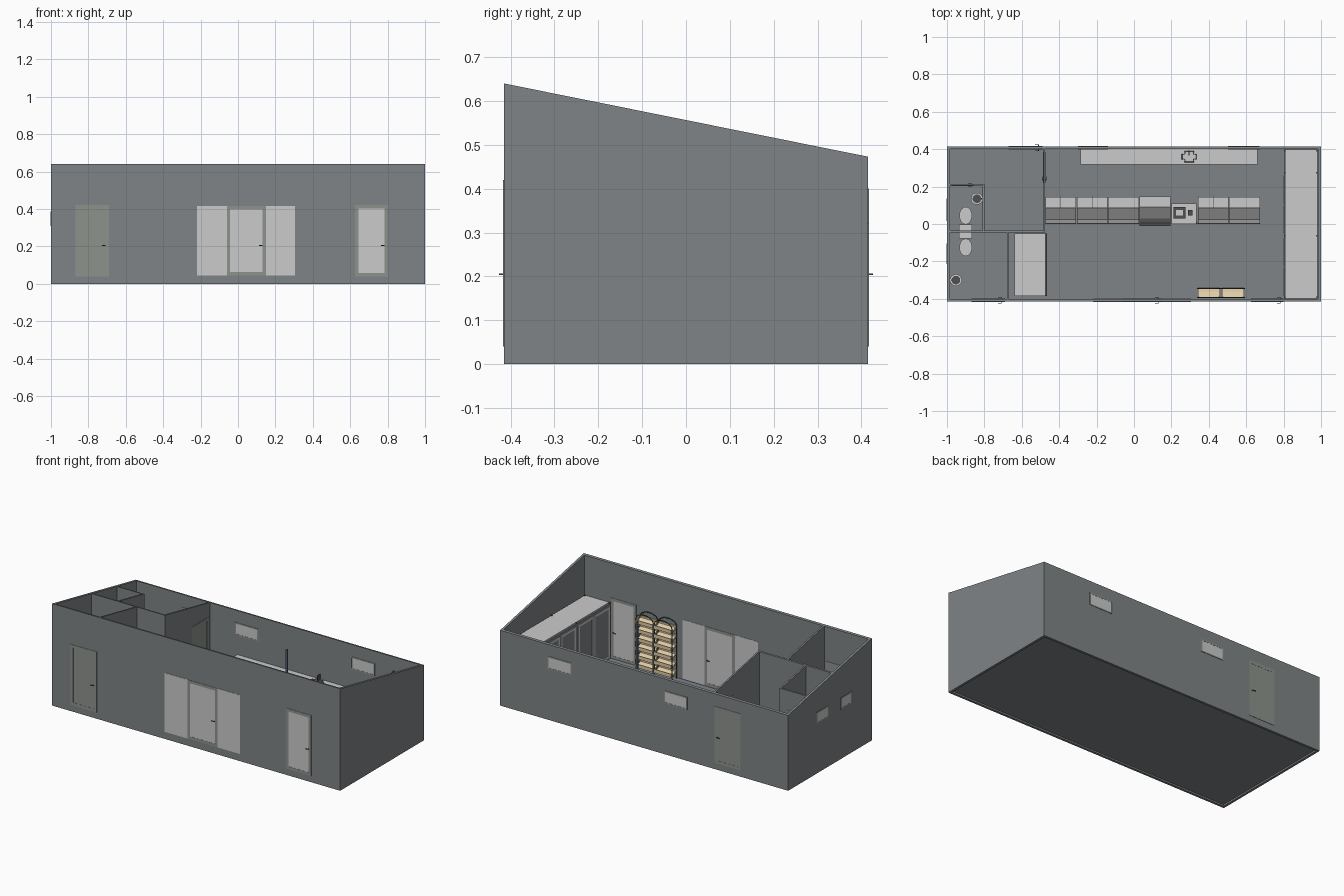
import bpy, bmesh, math
from mathutils import Matrix, Vector

if "Cube" in bpy.data.objects:
    bpy.data.objects.remove(bpy.data.objects["Cube"])


def mat(name, r, g, b):
    m = bpy.data.materials.new(name)
    m.diffuse_color = (r, g, b, 1)
    m.use_nodes = True
    m.node_tree.nodes["Principled BSDF"].inputs["Base Color"].default_value = m.diffuse_color
    return m


WALL = mat("wall_grey", .21, .23, .24)
LIGHT = mat("light_grey", .55, .55, .55)
DARK = mat("dark_grey", .08, .08, .08)
WOOD = mat("wood", .75, .60, .38)
BLUE = mat("blue", .13, .18, .30)
GLASS = mat("green_grey", .27, .29, .26)
FLOOR = .04


def roof(y):
    return .5565 - .2012 * y


def finish(name, bm, m=None):
    bmesh.ops.recalc_face_normals(bm, faces=bm.faces)
    me = bpy.data.meshes.new(name)
    bm.to_mesh(me)
    bm.free()
    ob = bpy.data.objects.new(name, me)
    bpy.context.collection.objects.link(ob)
    if m:
        me.materials.append(m)
    return ob


def box(name, x, y, z, m=None, slope=False):
    bm = bmesh.new()
    bmesh.ops.create_cube(bm, size=1)
    for v in bm.verts:
        v.co = (x[v.co.x > 0], y[v.co.y > 0], z[v.co.z > 0])
        if slope and v.co.z > .1:
            v.co.z = roof(v.co.y)
    return finish(name, bm, m)


def wall(name, x, y, z0=0):
    return box(name, x, y, (z0, .5), WALL, True)


def profile(name, pts, x0, x1, m=None):
    # extrude a y-z outline along x
    bm = bmesh.new()
    f = bm.faces.new([bm.verts.new((x0, y, z)) for y, z in pts])
    r = bmesh.ops.extrude_face_region(bm, geom=[f])
    for v in r["geom"]:
        if isinstance(v, bmesh.types.BMVert):
            v.co.x = x1
    return finish(name, bm, m)


def ellipsoid_cone(name, x, y, z0, z1, rx, ry, taper, m=LIGHT, seg=24):
    bm = bmesh.new()
    bmesh.ops.create_cone(bm, cap_ends=True, segments=seg, radius1=taper, radius2=1, depth=z1 - z0,
                          matrix=Matrix.Translation((x, y, (z0 + z1) / 2)) @ Matrix.Diagonal((rx, ry, 1, 1)))
    ob = finish(name, bm, m)
    for p in ob.data.polygons:
        p.use_smooth = len(p.vertices) == 4
    return ob


def slab(name, axis, c, h, a, z, m):
    # thin plate lying in a wall that is perpendicular to axis
    t = (c - h, c + h)
    return box(name, a, t, z, m) if axis == "y" else box(name, t, a, z, m)


def framed(name, axis, c, a, z, m=LIGHT, fm=GLASS, w=.018, h=.0095):
    slab(name + "_panel", axis, c, h - .001, (a[0] + w, a[1] - w), (z[0] + w, z[1] - w), m)
    for i, (aa, zz) in enumerate([((a[0], a[0] + w), z), ((a[1] - w, a[1]), z),
                                  ((a[0] + w, a[1] - w), (z[0], z[0] + w)), ((a[0] + w, a[1] - w), (z[1] - w, z[1]))]):
        slab(f"{name}_frame_{i}", axis, c, h, aa, zz, fm)


def handle(name, axis, c, a, d, reach=.017):
    slab(name + "_spindle", axis, c, reach, (a - .002, a + .002), (.203, .207), DARK)
    for s in (-1, 1):
        slab(name + "_lever", axis, c + s * reach, .0015, sorted((a - .002 * d, a + .018 * d)), (.203, .207), DARK)


# shell
wall("front_wall", (-1, 1), (-.415, -.4))
wall("back_wall", (-1, 1), (.4, .415))
wall("left_wall", (-1, -.985), (-.4, .4))
wall("right_wall", (.985, 1), (-.4, .4))
box("floor", (-.985, .985), (-.4, .4), (.01, FLOOR), WALL)

# partitions
wall("hall_partition", (-.485, -.475), (-.045, .4), FLOOR)
wall("cross_partition", (-.985, -.485), (-.045, -.035), FLOOR)
wall("washroom_side", (-.81, -.8), (-.035, .205), FLOOR)
wall("washroom_front", (-.985, -.8), (.205, .213), FLOOR)
wall("store_partition", (-.68, -.67), (-.4, -.045), FLOOR)

# outer doors and shop window
F, B = -.4075, .4075
framed("left_door", "y", F, (-.87, -.69), (.04, .42), GLASS)
handle("left_door_handle", "y", F, -.71, -1)
framed("main_door", "y", F, (-.06, .15), (.045, .415))
handle("main_door_handle", "y", F, .13, -1)
slab("shop_window_left", "y", F, .009, (-.22, -.06), (.045, .415), LIGHT)
slab("shop_window_right", "y", F, .009, (.15, .305), (.045, .415), LIGHT)
framed("right_door", "y", F, (.625, .8), (.04, .42))
handle("right_door_handle", "y", F, .782, -1)
framed("back_door", "y", B, (-.67, -.49), (.04, .395), GLASS)
handle("back_door_handle", "y", B, -.51, -1)

# inner doors
framed("hall_door", "x", -.48, (.22, .385), (.04, .39), GLASS, h=.007)
handle("hall_door_handle", "x", -.48, .235, 1, .011)
framed("washroom_door", "y", .209, (-.975, -.855), (.04, .39), GLASS, h=.006)
handle("washroom_door_handle", "y", .209, -.87, -1, .010)

# small high windows
for i, a in enumerate([(-.3, -.138), (.503, .67)]):
    framed(f"back_window_{i}", "y", B, a, (.32, .40), w=.008)
for i, a in enumerate([(.015, .135), (-.215, -.105)]):
    framed(f"side_window_{i}", "x", -.9925, a, (.31, .385), w=.008)

# cold store along the right end
box("cold_store_top", (.812, .98), (-.398, .398), (.375, .388), LIGHT)
box("cold_store_front", (.802, .812), (-.398, .398), (FLOOR, .385), WALL)
box("cold_store_divider", (.812, .98), (-.068, -.058), (FLOOR, .375), LIGHT)
for i, a in enumerate([(-.385, -.235), (-.225, -.075), (-.05, .1), (.11, .26)]):
    framed(f"cold_store_door_{i}", "x", .807, a, (.05, .37), h=.009, w=.014, fm=LIGHT, m=WALL)
for y in (-.392, -.063, .275, .392):
    for x in (.806, .977):
        box("cold_store_post", (x - .004, x + .004), (y - .004, y + .004), (FLOOR, .392), DARK)

# back work counter with sink
box("work_counter_base", (-.275, .65), (.335, .4), (FLOOR, .19), LIGHT)
box("work_counter_top", (-.285, .66), (.318, .4), (.19, .2), LIGHT)
bm = bmesh.new()
bmesh.ops.create_cube(bm, size=1, matrix=Matrix.Translation((.295, .36, .2)) @ Matrix.Diagonal((.08, .06, .006, 1)))
bmesh.ops.bevel(bm, geom=[e for e in bm.edges if abs(e.verts[0].co.z - e.verts[1].co.z) > .001],
                offset=.015, segments=4, affect="EDGES")
top = max(bm.faces, key=lambda f: f.calc_center_median().z)
bmesh.ops.inset_region(bm, faces=[top], thickness=.005)
bmesh.ops.translate(bm, verts=top.verts, vec=(0, 0, -.003))
finish("sink", bm, DARK)
box("sink_tap", (.292, .298), (.365, .392), (.203, .235), DARK)

# serving line: glazed display modules
case = [(.002, .04), (.14, .04), (.145, .2), (.145, .25), (.088, .25), (.022, .20), (.022, .15), (.002, .14)]
for i, x in enumerate([-.475, -.307, -.139, .340, .508]):
    profile(f"display_case_{i}", case, x + .001, x + .166, LIGHT)
    box(f"display_plinth_{i}", (x + .001, x + .166), (0, .021), (FLOOR, .142), DARK)
    box(f"display_shelf_{i}", (x + .001, x + .166), (.085, .145), (.25, .256), LIGHT)
    box(f"display_joint_{i}", (x + .082, x + .084), (.088, .146), (.2, .257), DARK)

# taller middle case
profile("middle_case", [(0, .04), (.145, .04), (.145, .27), (.09, .27), (.03, .22), (0, .15)], .03, .195, LIGHT)
box("middle_case_front", (.03, .195), (-.012, .032), (FLOOR, .16), DARK)
box("middle_case_shelf", (.03, .195), (.09, .147), (.27, .276), LIGHT)

# till counter and blue pole
box("till_counter", (.2, .333), (0, .11), (FLOOR, .2), LIGHT)
box("till", (.21, .275), (.03, .092), (.2, .225), DARK)
box("till_keys", (.225, .262), (.045, .075), (.225, .23), LIGHT)
box("card_reader", (.29, .312), (.045, .075), (.2, .212), DARK)
box("pole", (.331, .339), (0, .01), (FLOOR, .55), BLUE)

# wooden bread rack: two arched bays
for b in range(2):
    x0 = .337 + b * .129
    x1 = x0 + .127
    for i in range(6):
        z = .062 + i * .055
        profile(f"rack_tray_{b}_{i}", [(-.395, z + .022), (-.395, z + .03), (-.389, z + .03), (-.389, z + .012),
                                       (-.345, z + .006), (-.345, z + .022), (-.34, z + .022), (-.34, z)],
                x0 + .004, x1 - .004, WOOD)
    for y in (-.392, -.345):
        for x in (x0, x1 - .005):
            box("rack_post", (x, x + .005), (y - .0025, y + .0025), (FLOOR, .365), DARK)
        cu = bpy.data.curves.new("rack_arch", "CURVE")
        cu.dimensions = "3D"
        cu.bevel_depth = .003
        cu.bevel_resolution = 1
        sp = cu.splines.new("POLY")
        sp.points.add(12)
        for k, p in enumerate(sp.points):
            t = math.pi * k / 12
            p.co = ((x0 + x1) / 2 + .061 * math.cos(t), y, .365 + .036 * math.sin(t), 1)
        cu.materials.append(DARK)
        bpy.context.collection.objects.link(bpy.data.objects.new("rack_arch", cu))

# open fronted chiller beside the store partition
box("chiller_back", (-.64, -.62), (-.385, -.05), (FLOOR, .36), LIGHT)
box("chiller_top", (-.62, -.475), (-.385, -.05), (.34, .36), LIGHT)
box("chiller_front_edge", (-.475, -.465), (-.385, -.05), (.33, .36), DARK)
box("chiller_base", (-.62, -.465), (-.385, -.05), (FLOOR, .10), DARK)
for y in (-.385, -.06):
    box("chiller_side", (-.62, -.475), (y, y + .01), (.10, .34), LIGHT)
for z in (.16, .22, .28):
    box("chiller_shelf", (-.62, -.5), (-.375, -.06), (z, z + .006), LIGHT)

# back to back toilets
for s in (1, -1):
    yc = -.04 + s * .085
    ellipsoid_cone("toilet_bowl", -.9, yc, FLOOR, .112, .032, .045, .6)
    ellipsoid_cone("toilet_lid", -.9, yc, .112, .12, .034, .047, 1)
    box("toilet_cistern", (-.935, -.865), sorted((-.04 + s * .005, -.04 + s * .038)), (.11, .19), LIGHT)

# wash basins
for x, y, dx, dy in [(-.84, .135, 1, 0), (-.952, -.3, -1, 0)]:
    ellipsoid_cone("basin_stand", x, y, FLOOR, .165, .012, .012, 1)
    ellipsoid_cone("basin_bowl", x, y, .165, .195, .032, .032, .5)
    ellipsoid_cone("basin_hollow", x, y, .1945, .196, .023, .023, 1, DARK)
    xt = x + dx * .024
    box("basin_tap", (xt - .003, xt + .003), (y - .003, y + .003), (.19, .222), DARK)
